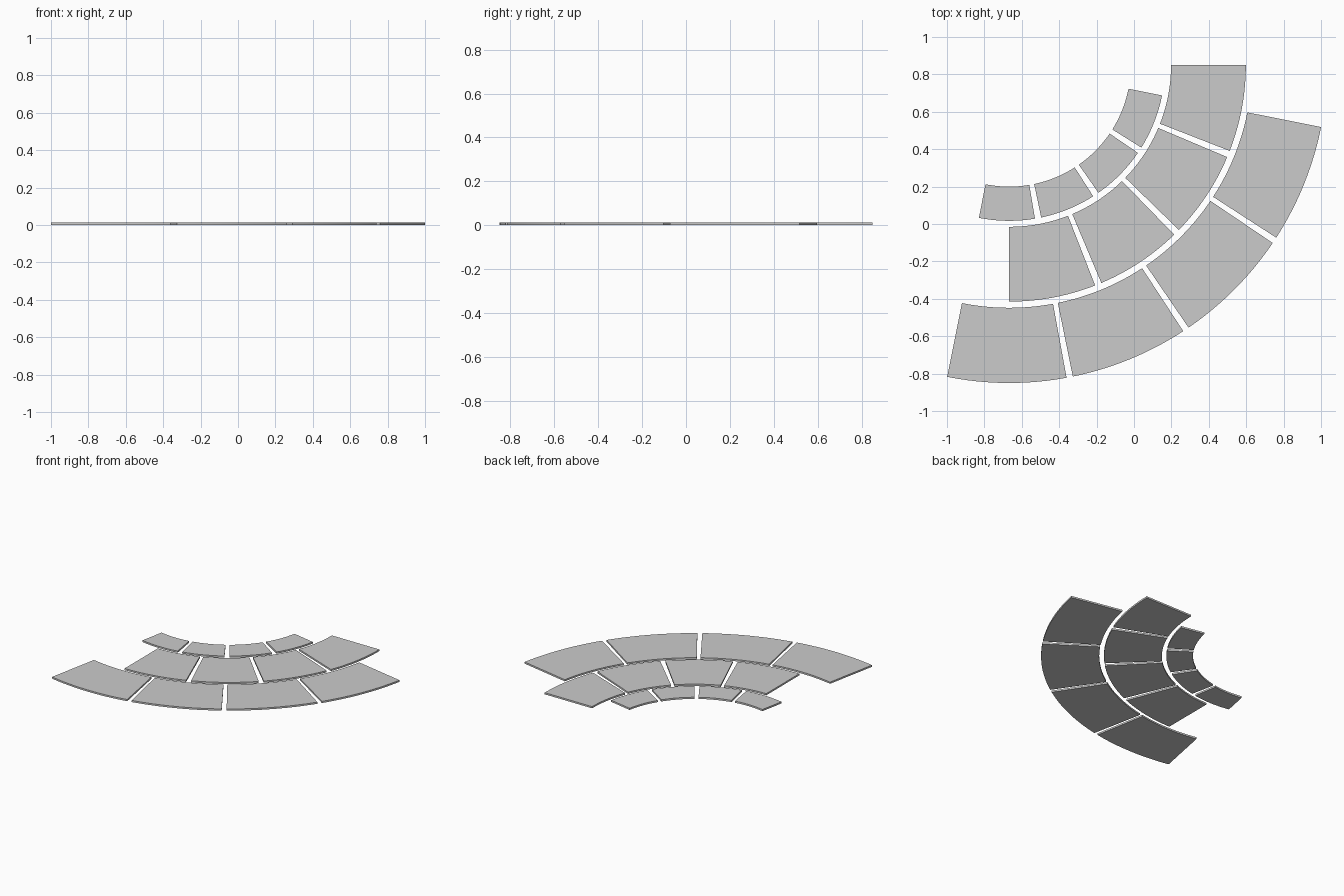
import bpy, bmesh
from math import radians, degrees, sin, cos

if "Cube" in bpy.data.objects:
    bpy.data.objects.remove(bpy.data.objects["Cube"])

CX, CY = -0.667, 0.85   # common centre of all the arcs
THICK = 0.013
GAP = 0.03
SEGS = 12


def paver(name, r_in, r_out, a0, a1):
    """One curved slab; angles in degrees, measured from -y towards +x."""
    bm = bmesh.new()
    angles = [radians(a0 + (a1 - a0) * i / SEGS) for i in range(SEGS + 1)]
    rim = [(r_out, a) for a in angles] + [(r_in, a) for a in reversed(angles)]
    verts = [bm.verts.new((CX + r * sin(a), CY - r * cos(a), 0)) for r, a in rim]
    face = bm.faces.new(verts)
    up = bmesh.ops.extrude_face_region(bm, geom=[face])
    bmesh.ops.translate(bm, vec=(0, 0, THICK),
                        verts=[g for g in up["geom"] if isinstance(g, bmesh.types.BMVert)])
    bmesh.ops.recalc_face_normals(bm, faces=bm.faces)
    me = bpy.data.meshes.new(name)
    bm.to_mesh(me)
    bm.free()
    ob = bpy.data.objects.new(name, me)
    bpy.context.collection.objects.link(ob)
    bpy.context.view_layer.objects.active = ob
    ob.select_set(True)


def row(name, r_in, r_out, start):
    """Quarter-circle course of four slabs separated by open joints."""
    gap = degrees(GAP / ((r_in + r_out) / 2))
    width = (90 - 3 * gap) / 4
    for i in range(4):
        a = start + i * (width + gap)
        paver(f"{name}_{i + 1}", r_in, r_out, a, a + width)


# three staggered courses
row("inner_paver", 0.65, 0.833, -11.25)
row("middle_paver", 0.865, 1.265, 0)
row("outer_paver", 1.298, 1.70, -11.25)
bpy.ops.object.shade_smooth_by_angle(angle=radians(30))
